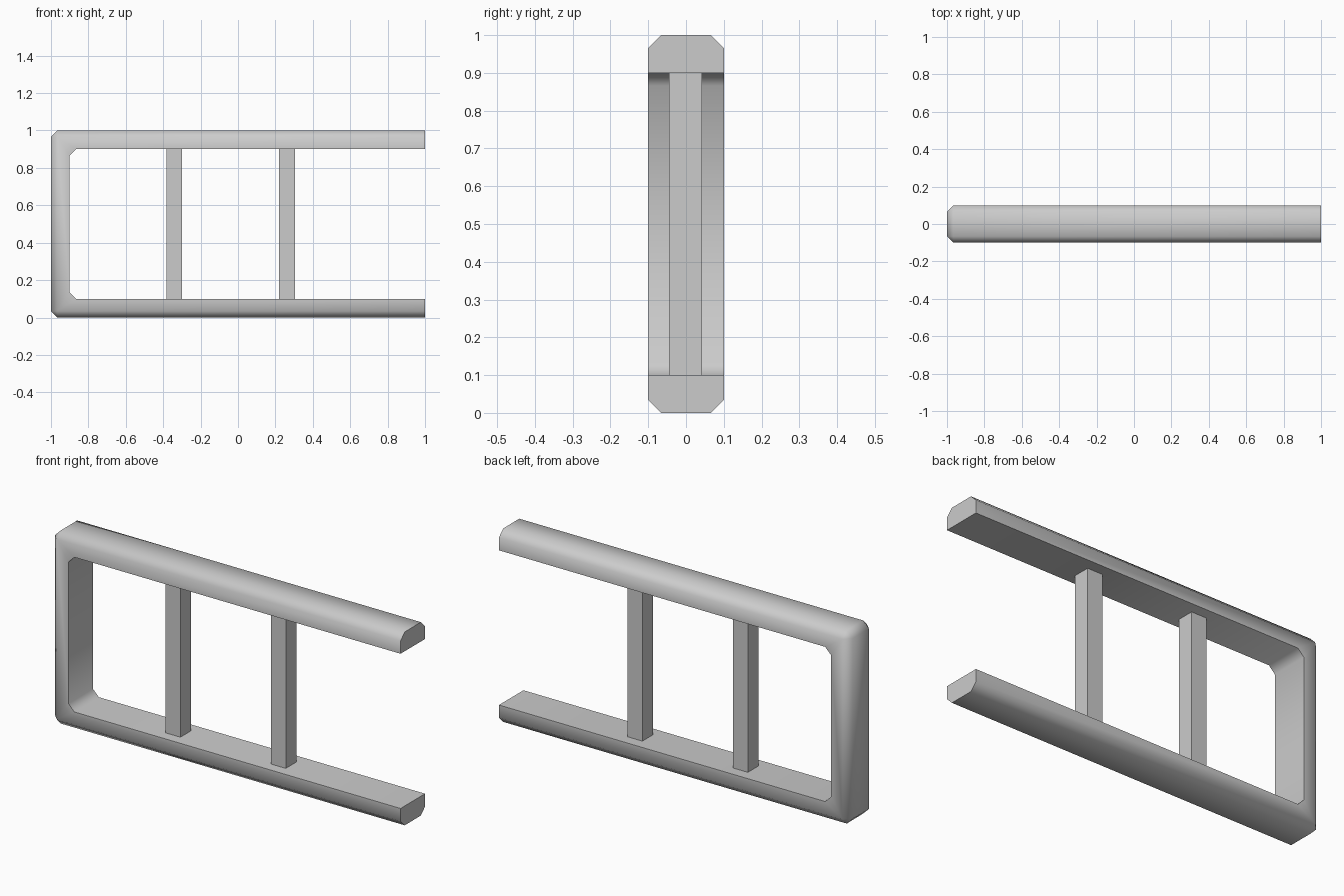
import bpy, bmesh, math

if "Cube" in bpy.data.objects:
    bpy.data.objects.remove(bpy.data.objects["Cube"])

W, T, C = 0.1, 0.1, 0.034   # half depth, bar thickness, chamfer


def finish(name, bm, smooth):
    bmesh.ops.remove_doubles(bm, verts=bm.verts[:], dist=1e-4)
    bmesh.ops.recalc_face_normals(bm, faces=bm.faces[:])
    mesh = bpy.data.meshes.new(name)
    bm.to_mesh(mesh)
    bm.free()
    ob = bpy.data.objects.new(name, mesh)
    bpy.context.collection.objects.link(ob)
    if smooth:
        bpy.ops.object.select_all(action='DESELECT')
        ob.select_set(True)
        bpy.context.view_layer.objects.active = ob
        bpy.ops.object.shade_smooth_by_angle(angle=math.radians(60))
    return ob


# C-shaped rail: stations give the (x, z) of the inner face, side edge and outer face
lower = [
    ((1, T), (1, C), (1, 0)),
    ((-1 + T + C, T), (-1 + C, C), (-1 + C, 0)),
    ((-1 + T, T + C), (-1 + C, C), (-1, C)),
]
upper = [tuple((x, 1 - z) for x, z in s) for s in reversed(lower)]

bm = bmesh.new()
rings = []
for inner, side, outer in lower + upper:
    pts = [(inner, -W), (side, -W), (outer, -W + C),
           (outer, W - C), (side, W), (inner, W)]
    rings.append([bm.verts.new((p[0], y, p[1])) for p, y in pts])
for a, b in zip(rings, rings[1:]):
    for i in range(6):
        j = (i + 1) % 6
        bm.faces.new((a[i], a[j], b[j], b[i]))
bm.faces.new(rings[0])
bm.faces.new(rings[-1])
finish("outer_rail", bm, True)

# Two square rungs between the rails
for name, x in (("left_rung", -0.341), ("right_rung", 0.262)):
    bm = bmesh.new()
    bmesh.ops.create_cube(bm, size=1)
    bmesh.ops.scale(bm, vec=(0.085, 0.087, 1 - 2 * T), verts=bm.verts[:])
    bmesh.ops.translate(bm, vec=(x, -0.001, 0.5), verts=bm.verts[:])
    finish(name, bm, False)
